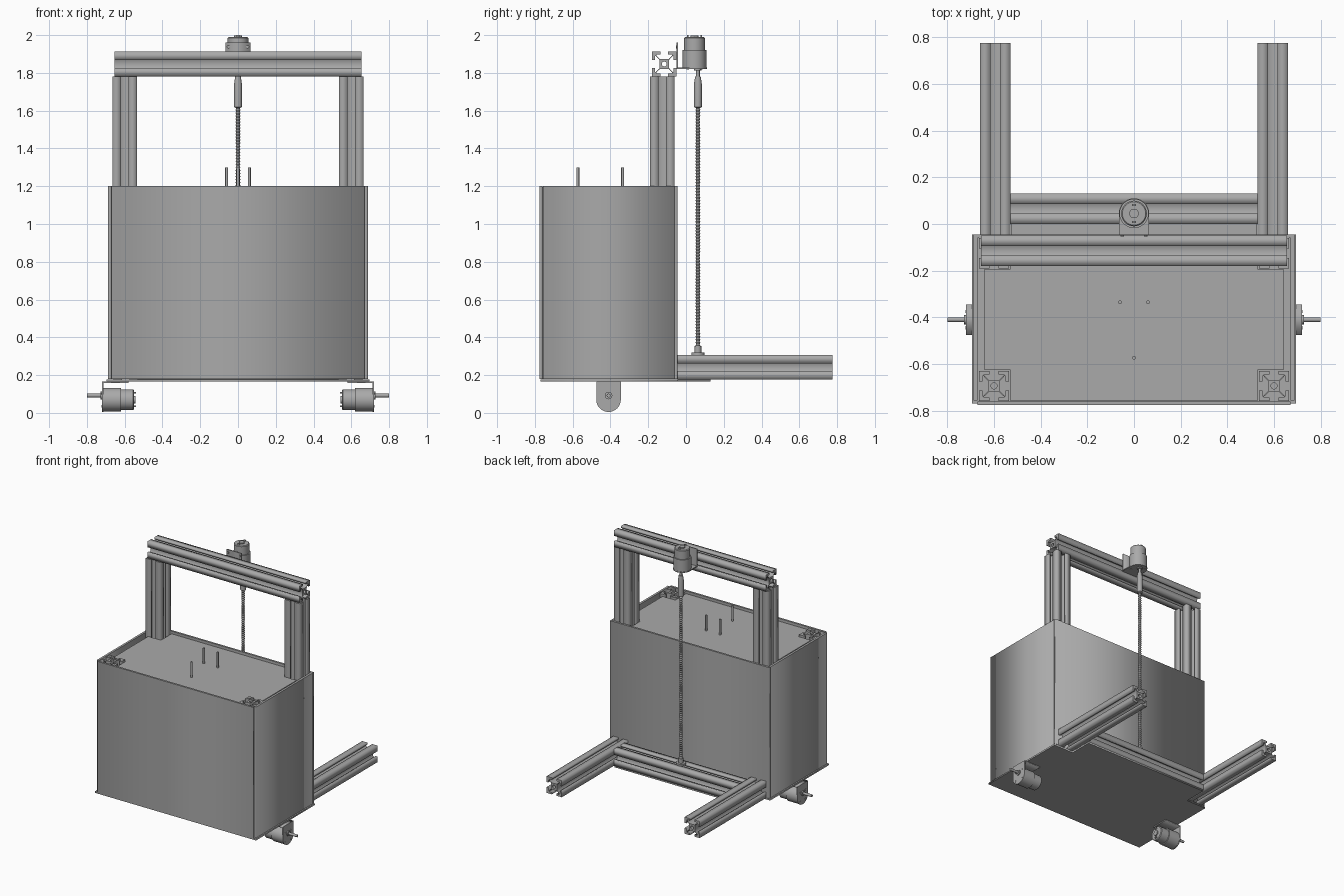
import bpy, math
from mathutils import Matrix, Vector

if "Cube" in bpy.data.objects:
    bpy.data.objects.remove(bpy.data.objects["Cube"])

grey = bpy.data.materials.new("plain_grey")
grey.use_nodes = True
grey.diffuse_color = (0.4, 0.4, 0.4, 1)
grey.node_tree.nodes["Principled BSDF"].inputs["Base Color"].default_value = (0.4, 0.4, 0.4, 1)


def add(name, mesh, matrix=Matrix()):
    ob = bpy.data.objects.new(name, mesh)
    mesh.materials.clear()
    mesh.materials.append(grey)
    ob.matrix_world = matrix
    bpy.context.collection.objects.link(ob)
    return ob


def frame(origin, x, y, z):
    """Matrix from an origin and three axis directions."""
    m = Matrix((x, y, z)).transposed().to_4x4()
    m.translation = origin
    return m


def extrude(name, loops, z0, z1, matrix=Matrix()):
    """Extrude a flat outline, with optional hole loops, from z0 to z1."""
    cu = bpy.data.curves.new(name, "CURVE")
    cu.dimensions, cu.fill_mode = "2D", "BOTH"
    cu.extrude = (z1 - z0) / 2
    for pts in loops:
        sp = cu.splines.new("POLY")
        sp.points.add(len(pts) - 1)
        for p, (x, y) in zip(sp.points, pts):
            p.co = (x, y, 0, 1)
        sp.use_cyclic_u = True
    tmp = bpy.data.objects.new(name, cu)
    bpy.context.collection.objects.link(tmp)
    dg = bpy.context.evaluated_depsgraph_get()
    mesh = bpy.data.meshes.new_from_object(tmp.evaluated_get(dg))
    bpy.data.objects.remove(tmp)
    return add(name, mesh, matrix @ Matrix.Translation((0, 0, (z0 + z1) / 2)))


def box(name, x, y, z, matrix=Matrix()):
    return extrude(name, [[(x[0], y[0]), (x[1], y[0]), (x[1], y[1]), (x[0], y[1])]], *z, matrix)


def circle(r, n=16):
    return [(r * math.cos(2 * math.pi * i / n), r * math.sin(2 * math.pi * i / n)) for i in range(n)]


def lathe(name, profile, matrix=Matrix(), n=32):
    """Spin (radius, height) points about z, closing both ends."""
    verts = [(x, y, z) for r, z in profile for x, y in circle(r, n)]
    faces = [(k * n + i, k * n + (i + 1) % n, (k + 1) * n + (i + 1) % n, (k + 1) * n + i)
             for k in range(len(profile) - 1) for i in range(n)]
    faces += [tuple(reversed(range(n))), tuple(range(len(verts) - n, len(verts)))]
    mesh = bpy.data.meshes.new(name)
    mesh.from_pydata(verts, [], faces)
    ob = add(name, mesh, matrix)
    bpy.ops.object.select_all(action="DESELECT")
    ob.select_set(True)
    bpy.context.view_layer.objects.active = ob
    bpy.ops.object.shade_smooth_by_angle(angle=math.radians(35))
    return ob


# Slotted aluminium rail cross-section: one side repeated four times
H = 0.065
half = [(H, 0.02), (0.05, 0.02), (0.05, 0.042), (0.044, 0.042), (0.026, 0.022)]
side = [(H, -H)] + [(x, -y) for x, y in half] + half[::-1]
section = []
for k in range(4):
    c, s = round(math.cos(k * math.pi / 2)), round(math.sin(k * math.pi / 2))
    section += [(c * x - s * y, s * x + c * y) for x, y in side]

X, Y, Z = Vector((1, 0, 0)), Vector((0, 1, 0)), Vector((0, 0, 1))


def rail(name, start, axis, length):
    axes = {"x": (Y, Z, X), "y": (Z, X, Y), "z": (X, Y, Z)}[axis]
    extrude(name, [section, circle(0.013)], 0, length, frame(start, *axes))


rail("top_beam", (-0.655, -0.115, 1.847), "x", 1.31)
rail("rear_crossbar", (-0.53, 0.065, 0.242), "x", 1.06)
for s, tag in ((1, "left"), (-1, "right")):
    rail(tag + "_rear_post", (s * 0.6, -0.125, 0.18), "z", 1.602)
    rail(tag + "_front_post", (s * 0.6, -0.694, 0.18), "z", 1.015)
    rail(tag + "_arm", (s * 0.595, -0.045, 0.242), "y", 0.82)
    box(tag + "_side_panel", sorted((s * 0.67, s * 0.687)), (-0.757, -0.061), (0.18, 1.2))

# Cabinet panels
box("front_panel", (-0.67, 0.67), (-0.775, -0.76), (0.18, 1.2))
box("back_panel", (-0.687, 0.687), (-0.06, -0.045), (0.18, 1.2))
base = [(0.695, -0.77), (0.695, -0.045), (0.528, -0.045), (0.528, 0.13)]
extrude("base_plate", [base + [(-x, y) for x, y in base[::-1]]], 0.166, 0.178)
lid = [(0.53, -0.758), (0.53, -0.625), (0.64, -0.625), (0.64, -0.193), (0.53, -0.193), (0.53, -0.062)]
extrude("lid_panel", [lid + [(-x, y) for x, y in lid[::-1]]], 1.165, 1.18)
for i, (x, y) in enumerate(((0, -0.573), (-0.06, -0.335), (0.06, -0.335))):
    lathe(f"lid_pin_{i}", [(0.008, 1.17), (0.008, 1.3)], Matrix.Translation((x, y, 0)), 12)


def motor(tag, m, offset, shaft):
    """Gear motor with L bracket: shaft along local z, flange at local +y."""
    r = 0.065
    arc = [(r * math.cos(a), r * math.sin(a)) for a in (math.pi * (1 + i / 16) for i in range(17))]
    extrude(tag + "_bracket_plate", [arc + [(r, 0.095), (-r, 0.095)]], -0.008, 0, m)
    box(tag + "_bracket_flange", (-r, r), (0.087, 0.095), (-0.14, 0), m)
    lathe(tag + "_motor_body", [(0.02, -0.178), (0.02, -0.17), (0.05, -0.17), (0.055, -0.165),
                                (0.055, -0.1), (0.063, -0.1), (0.063, -0.008)], m)
    lathe(tag + "_motor_shaft", [(0.02, 0), (0.02, 0.008), (0.01, 0.008), (0.01, shaft)],
          m @ Matrix.Translation((0, offset, 0)), 16)
    for i, (x, y) in enumerate(((1, 1), (-1, 1), (1, -1), (-1, -1))):
        lathe(f"{tag}_plate_screw_{i}", [(0.007, -0.002), (0.007, 0.003)],
              m @ Matrix.Translation((x * 0.035, y * 0.035, 0)), 10)
    for s in (1, -1):
        lathe(f"{tag}_flange_screw_{s}", [(0.008, 0), (0.008, 0.005)],
              m @ frame((s * 0.05, 0.094, -0.118), X, -Z, Y), 10)
        box(f"{tag}_terminal_{s}", (-0.008, 0.008), (s * 0.036 - 0.004, s * 0.036 + 0.004),
            (-0.18, -0.165), m)


for s, tag in ((1, "left"), (-1, "right")):
    motor(tag + "_wheel", frame((s * 0.72, -0.41, 0.07), s * Y, Z, s * X), 0.022, 0.08)
motor("lift", frame((0, 0.045, 1.82), X, -Y, -Z), -0.018, 0.05)

# Lift screw with ridged thread, coupling and foot nut
at = Matrix.Translation((0, 0.063, 0))
lathe("lift_screw", [(0.013 if i % 2 else 0.009, 0.3 + i * 0.008) for i in range(168)], at, 16)
lathe("screw_coupling", [(0.013, 1.615), (0.021, 1.62), (0.021, 1.74), (0.015, 1.78)], at, 24)
lathe("screw_foot_nut", [(0.035, 0.305), (0.035, 0.32), (0.018, 0.32), (0.018, 0.355)], at, 24)
